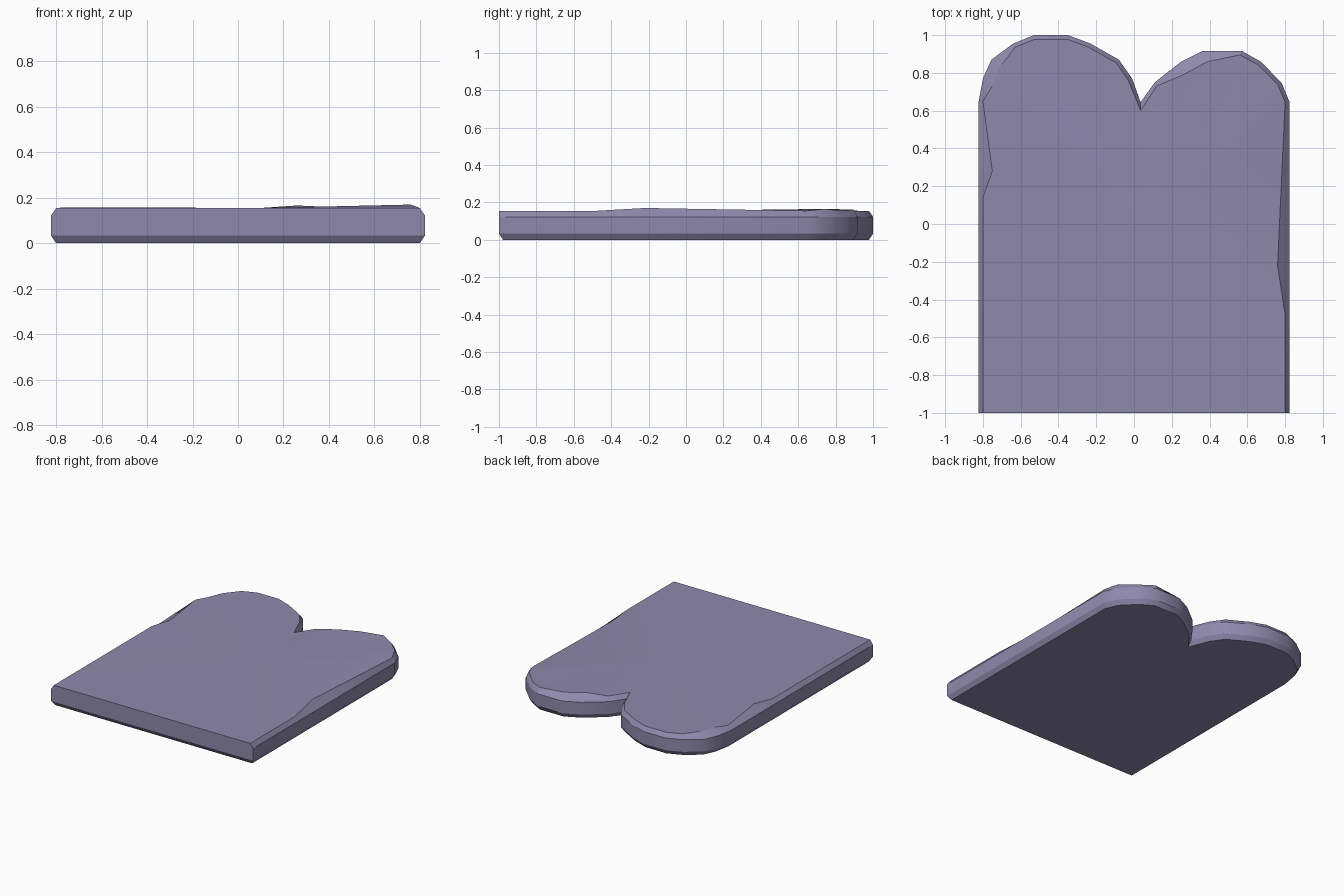
import bpy, bmesh
from mathutils import Vector

if "Cube" in bpy.data.objects:
    bpy.data.objects.remove(bpy.data.objects["Cube"])

# Outer outline, clockwise from front left, including edge points for the chips
OUTLINE = [(-.822, -1), (-.822, .14), (-.822, .28), (-.822, .65), (-.80, .77), (-.755, .87),
           (-.64, .955), (-.53, 1), (-.35, 1), (-.23, .955), (-.08, .87), (-.01, .77),
           (.035, .645), (.11, .75), (.25, .86), (.365, .917), (.57, .917), (.67, .86),
           (.78, .75), (.822, .65), (.822, -.22), (.822, -.48), (.822, -1)]
# Worn spots on the top edge: outline index -> position
CHIPS = {2: (-.75, .28, .158), 3: (-.80, .65, .155), 4: (-.75, .73, .157),
         5: (-.71, .83, .157), 12: (.035, .60, .155), 13: (.12, .73, .155),
         14: (.26, .79, .166), 15: (.39, .86, .16), 16: (.56, .895, .162),
         18: (.76, .74, .165), 20: (.76, -.22, .17)}


def inset(points, d):
    """Move every outline point inward with mitred corners."""
    result = []
    for i, p in enumerate(points):
        a, b, c = Vector(points[i - 1]), Vector(p), Vector(points[(i + 1) % len(points)])
        u, v = (b - a).normalized(), (c - b).normalized()
        n1, n2 = Vector((u.y, -u.x)), Vector((v.y, -v.x))
        m = (n1 + n2).normalized()
        result.append(b + m * d / max(m.dot(n1), .6))
    return result


bm = bmesh.new()


def ring(points, z):
    return [bm.verts.new((p[0], p[1], z)) for p in points]


# Chamfered slab: bottom, two full-width rings, top
small = inset(OUTLINE, .022)
rings = [ring(small, 0), ring(OUTLINE, .033), ring(OUTLINE, .123), ring(small, .155)]
for i in (0, -1):
    rings[3][i].co.y = -1          # top edge is not chamfered at the front
for i, co in CHIPS.items():
    rings[3][i].co = co
count = len(OUTLINE)
centre = bm.verts.new((.1, 0, .155))
for i in range(count):
    j = (i + 1) % count
    for low, high in zip(rings, rings[1:]):
        bm.faces.new((low[i], low[j], high[j], high[i]))
    bm.faces.new((rings[3][i], rings[3][j], centre))   # slightly uneven top
bm.faces.new(rings[0])
bmesh.ops.recalc_face_normals(bm, faces=bm.faces)

mesh = bpy.data.meshes.new("stone_slab")
bm.to_mesh(mesh)
bm.free()
slab = bpy.data.objects.new("stone_slab", mesh)
bpy.context.collection.objects.link(slab)

# Dusky purple stone
stone = bpy.data.materials.new("purple_stone")
stone.diffuse_color = (.275, .25, .41, 1)
stone.use_nodes = True
stone.node_tree.nodes["Principled BSDF"].inputs["Base Color"].default_value = stone.diffuse_color
mesh.materials.append(stone)

bpy.context.view_layer.objects.active = slab
slab.select_set(True)
bpy.ops.object.shade_smooth_by_angle(angle=.52)
